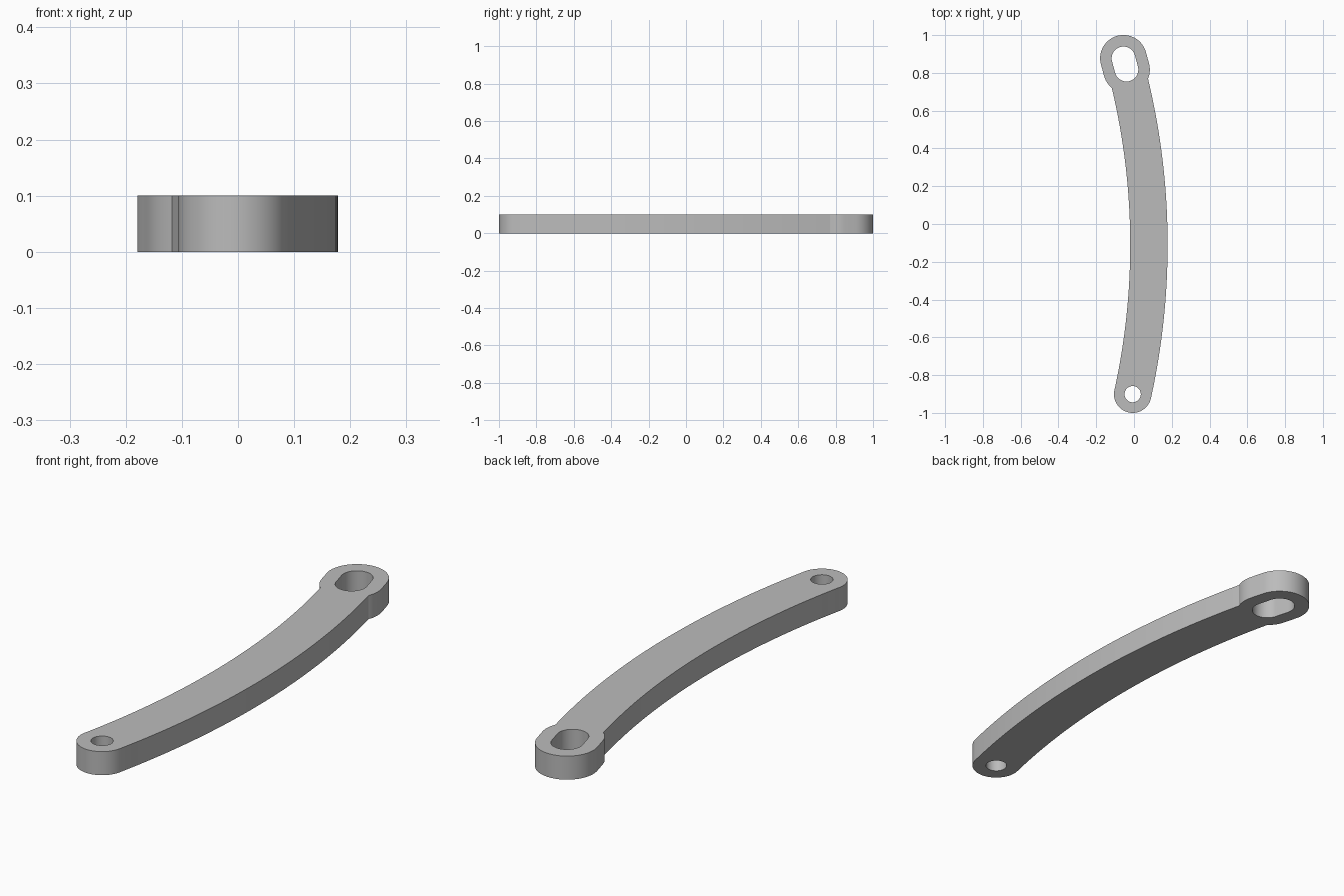
import bpy, bmesh
from math import asin, cos, sin, pi

if "Cube" in bpy.data.objects:
    bpy.data.objects.remove(bpy.data.objects["Cube"], do_unlink=True)

THICK = 0.1
BEND = 3.68                  # radius of the arm's centre line
APEX_X, APEX_Y = 0.079, -0.11
LOW_Y, SLOT_A, SLOT_B = -0.901, 0.817, 0.877

grey = bpy.data.materials.new("grey metal")
grey.use_nodes = True
grey.diffuse_color = (0.5, 0.5, 0.5, 1)
grey.node_tree.nodes["Principled BSDF"].inputs["Base Color"].default_value = grey.diffuse_color


def on_bend(angle, radius=BEND):
    return (APEX_X - BEND + radius * cos(angle), APEX_Y + radius * sin(angle))


def angle_at(y):
    return asin((y - APEX_Y) / BEND)


def bent_band(y0, y1, half, steps, cap=32):
    """Round-ended band that follows the bend between two heights in y."""
    a0, a1 = angle_at(y0), angle_at(y1)
    span = [a0 + (a1 - a0) * i / steps for i in range(steps + 1)]
    points = [on_bend(a, BEND + half) for a in span]
    for end, side in ((a1, 0), (a0, pi)):
        cx, cy = on_bend(end)
        points += [(cx + half * cos(end + side + pi * i / cap),
                    cy + half * sin(end + side + pi * i / cap)) for i in range(1, cap)]
        if side == 0:
            points += [on_bend(a, BEND - half) for a in reversed(span)]
    return points


def circle(y, radius, count=48):
    cx, cy = on_bend(angle_at(y))
    return [(cx + radius * cos(2 * pi * i / count),
             cy + radius * sin(2 * pi * i / count)) for i in range(count)]


def plate(name, outline, bottom=0.0, top=THICK):
    bm = bmesh.new()
    face = bm.faces.new([bm.verts.new((x, y, bottom)) for x, y in outline])
    side = bmesh.ops.extrude_face_region(bm, geom=[face])["geom"]
    bmesh.ops.translate(bm, vec=(0, 0, top - bottom),
                        verts=[v for v in side if isinstance(v, bmesh.types.BMVert)])
    bmesh.ops.recalc_face_normals(bm, faces=bm.faces)
    mesh = bpy.data.meshes.new(name)
    bm.to_mesh(mesh)
    bm.free()
    mesh.materials.append(grey)
    obj = bpy.data.objects.new(name, mesh)
    bpy.context.collection.objects.link(obj)
    return obj


def combine(target, other, operation):
    mod = target.modifiers.new(operation.title(), "BOOLEAN")
    mod.operation, mod.solver, mod.object = operation, "EXACT", other
    bpy.context.view_layer.objects.active = target
    bpy.ops.object.modifier_apply(modifier=mod.name)
    bpy.data.objects.remove(other, do_unlink=True)


# Curved arm with the wider slotted head
arm = plate("curved_link_arm", bent_band(LOW_Y, SLOT_A, 0.099, 48))
combine(arm, plate("slot_head", bent_band(SLOT_A, SLOT_B, 0.1235, 4)), "UNION")

# Slot and pivot hole
combine(arm, plate("slot_cutter", bent_band(SLOT_A, SLOT_B, 0.0625, 4), -THICK, 2 * THICK), "DIFFERENCE")
combine(arm, plate("pivot_cutter", circle(LOW_Y, 0.043), -THICK, 2 * THICK), "DIFFERENCE")

bpy.ops.object.select_all(action="DESELECT")
arm.select_set(True)
bpy.context.view_layer.objects.active = arm
bpy.ops.object.shade_smooth_by_angle(angle=pi / 6)
